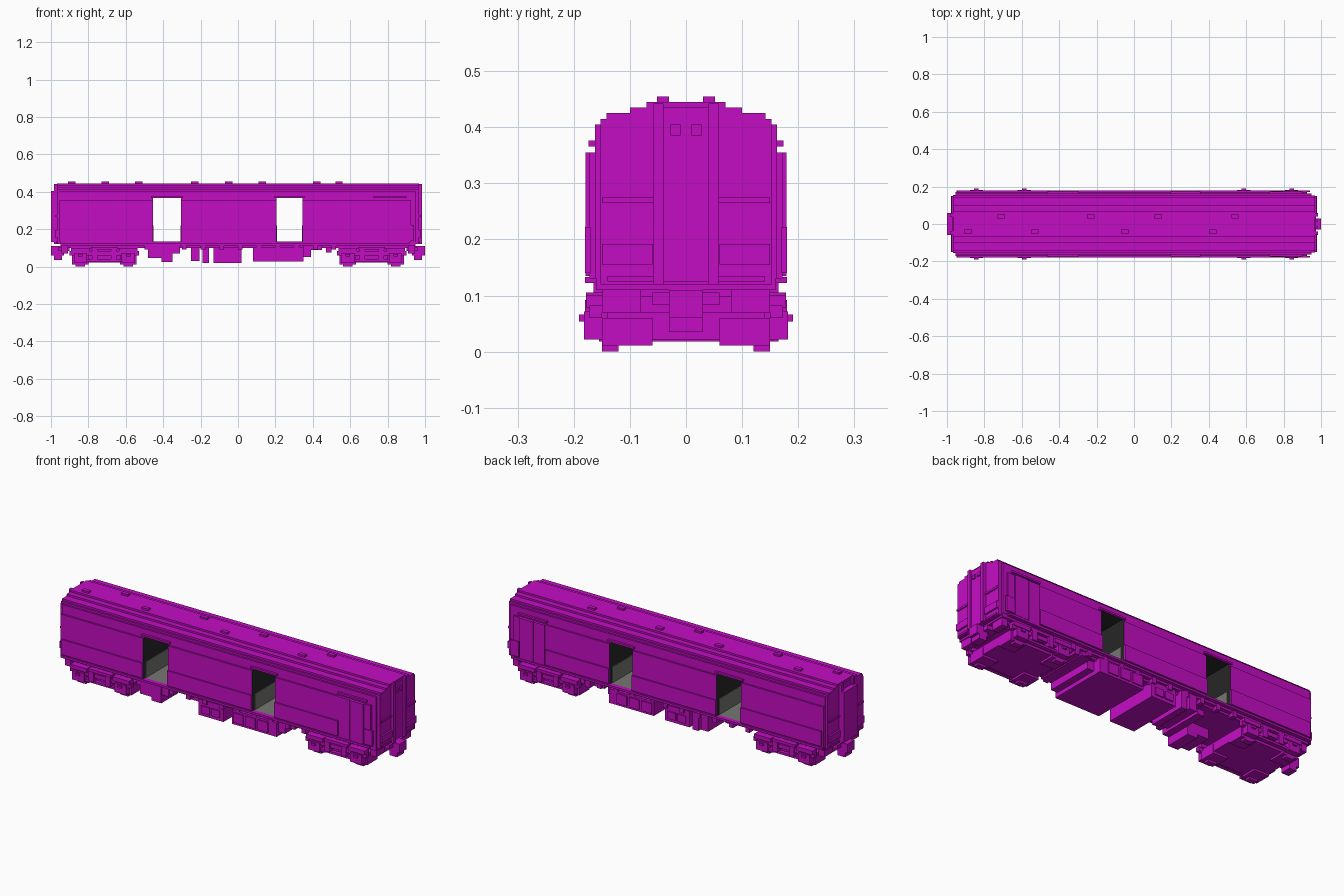
import bpy
import bmesh

cube = bpy.data.objects.get("Cube")
if cube:
    bpy.data.objects.remove(cube, do_unlink=True)


def material(name, rgb):
    m = bpy.data.materials.new(name)
    m.use_nodes = True
    m.diffuse_color = (*rgb, 1)
    m.node_tree.nodes["Principled BSDF"].inputs["Base Color"].default_value = (*rgb, 1)
    return m


MAGENTA = material("magenta paint", (0.55, 0.004, 0.55))
GREY = material("grey floor", (0.18, 0.18, 0.17))
CHARCOAL = material("charcoal lining", (0.02, 0.02, 0.02))


def finish(name, bm, mats):
    bmesh.ops.recalc_face_normals(bm, faces=bm.faces)
    mesh = bpy.data.meshes.new(name)
    bm.to_mesh(mesh)
    bm.free()
    for m in mats:
        mesh.materials.append(m)
    ob = bpy.data.objects.new(name, mesh)
    bpy.context.collection.objects.link(ob)
    return ob


def add_box(bm, x, y, z):
    verts = bmesh.ops.create_cube(bm, size=1)["verts"]
    for v in verts:
        v.co = [(r[0] + r[1]) / 2 + c * (r[1] - r[0]) for r, c in zip((x, y, z), v.co)]


def boxes(name, ranges, mat=MAGENTA, both_sides=False):
    """One object from (x range, y range, z range) boxes, optionally mirrored across y."""
    bm = bmesh.new()
    for x, y, z in ranges:
        add_box(bm, x, y, z)
        if both_sides:
            add_box(bm, x, (-y[1], -y[0]), z)
    return finish(name, bm, [mat])


PROFILE = [(.16, .12), (.16, .13), (.172, .13), (.172, .355), (.162, .355), (.162, .405),
           (.152, .405), (.152, .415), (.142, .415), (.142, .425), (.1, .425),
           (.1, .435), (.07, .435), (.07, .445)]


def shell(name, x0, x1, limit):
    """Stepped cross-section pulled along x, with its half width limited."""
    half = []
    for y, z in PROFILE:
        p = (min(y, limit), z)
        if p not in half:
            half.append(p)
    ring = half + [(-y, z) for y, z in reversed(half)]
    bm = bmesh.new()
    face = bm.faces.new([bm.verts.new((x0, y, z)) for y, z in ring])
    new = bmesh.ops.extrude_face_region(bm, geom=[face])["geom"]
    bmesh.ops.translate(bm, vec=(x1 - x0, 0, 0),
                        verts=[v for v in new if isinstance(v, bmesh.types.BMVert)])
    return finish(name, bm, [MAGENTA, GREY, CHARCOAL])


# Body with two open passages through it
DOORS = [(-.455, -.305), (.205, .345)]
body = shell("body", -.955, .925, .172)
bm = bmesh.new()
for door in DOORS:
    add_box(bm, door, (-.3, .3), (.132, .37))
bmesh.ops.recalc_face_normals(bm, faces=bm.faces)
for f in bm.faces:
    f.material_index = 1 if f.normal.z < -.5 else 2
cutter = finish("door_cutter", bm, [MAGENTA, GREY, CHARCOAL])
cutter.hide_render = True
mod = body.modifiers.new("doorways", "BOOLEAN")
mod.operation = "DIFFERENCE"
mod.solver = "EXACT"
mod.object = cutter
bpy.context.view_layer.objects.active = body
bpy.ops.object.modifier_apply(modifier=mod.name)
bpy.data.objects.remove(cutter, do_unlink=True)

# Grey lower panels on the passage walls
panels = []
for a, b in DOORS:
    panels += [((a, a + .003), (-.15, .15), (.133, .22)), ((b - .003, b), (-.15, .15), (.133, .22))]
boxes("passage_panels", panels, GREY)

# Stepped corners at both ends
shell("left_end_step", -.968, -.95, .155)
shell("right_end_step_outer", .92, .95, .162)
shell("right_end_step_inner", .945, .968, .152)

# Side bands, drip rails and the crew door
boxes("side_band", [(x, (.17, .18), (.14, .222)) for x in
                    ((-.945, -.455), (-.305, .205), (.345, .73), (.89, .94))], both_sides=True)
boxes("sill_rail", [((-.95, .92), (.155, .18), (.122, .133))], both_sides=True)
boxes("drip_rail", [(x, (.16, .174), (.366, .376)) for x in
                    ((-.465, -.295), (.195, .355), (.725, .9))], both_sides=True)
boxes("crew_door", [((.735, .8), (.17, .177), (.135, .355)),
                    ((.804, .885), (.17, .179), (.135, .355))], both_sides=True)

# Roof vents, staggered along two rows
boxes("roof_vents",
      [((x - .02, x + .02), (.03, .052), (.44, .455)) for x in (-.71, -.23, .13, .54)] +
      [((x - .02, x + .02), (-.052, -.03), (.44, .455)) for x in (-.89, -.53, -.05, .42)])

# End gangways: posts, door, cross rails and steps
for side, s in (("left", -1), ("right", 1)):
    def ex(a, b):
        return (a, b) if s > 0 else (-b, -a)
    boxes(side + "_gangway_posts", [(ex(.95, .985), (.04, .058), (.12, .442))], both_sides=True)
    boxes(side + "_gangway_door", [(ex(.95, .974), (-.04, .04), (.125, .436))])
    boxes(side + "_end_rails", [(ex(.96, .975), (.05, .15), (.265, .275)),
                                (ex(.96, .978), (.06, .15), (.155, .192)),
                                (ex(.96, .972), (.05, .14), (.125, .135)),
                                (ex(.97, .981), (.01, .028), (.385, .405))], both_sides=True)
    boxes(side + "_coupler", [(ex(.93, 1), (-.03, .03), (.06, .11)),
                              (ex(.94, .985), (-.03, .03), (.035, .07)),
                              (ex(.9, .96), (-.06, .06), (.083, .105))])
    boxes(side + "_end_steps", [(ex(.91, .945), (.08, .15), (.07, .12))], both_sides=True)
boxes("left_gangway_hood", [((-1, -.97), (-.058, .058), (.13, .405))])

# Underframe
boxes("underframe", [((-.95, .95), (-.16, .16), (.11, .122)),
                     ((-.93, .93), (-.14, .14), (.098, .112))])
boxes("underframe_brackets", [((-.5 + i * .1, -.475 + i * .1), (.13, .165), (.09, .122))
                              for i in range(11)], both_sides=True)

# Bogies: central block, side frames, axle boxes, springs and wheels
for side, cx in (("left", -.715), ("right", .715)):
    boxes(side + "_bogie_block", [((cx - .17, cx + .17), (-.14, .14), (.022, .07)),
                                  ((cx - .08, cx + .08), (-.15, .15), (.065, .1))])
    frame = [((cx - .185, cx + .185), (.15, .172), (.06, .082)),
             ((cx - .07, cx + .07), (.14, .178), (.09, .105)),
             ((cx - .1, cx + .1), (.15, .172), (.028, .04))]
    wheels = []
    for s in (-1, 1):
        ax = cx + s * .128
        frame += [((ax - .035, ax + .035), (.14, .182), (.022, .072)),
                  ((ax - .012, ax + .012), (.17, .191), (.054, .066)),
                  ((ax - .05, ax + .05), (.14, .178), (.078, .1)),
                  ((cx + s * .05 - .015, cx + s * .05 + .015), (.15, .18), (.038, .092))]
        wheels += [((ax - .025, ax + .025), (.12, .15), (0, .06)),
                   ((ax - .045, ax + .045), (.06, .15), (.011, .06))]
    boxes(side + "_bogie_frame", frame, both_sides=True)
    boxes(side + "_wheels", wheels, both_sides=True)

# Equipment boxes below the floor
boxes("equipment_boxes", [
    ((-.48, -.4), (-.165, -.02), (.045, .115)),
    ((-.41, -.35), (-.165, -.02), (.025, .115)),
    ((-.35, -.31), (-.16, .1), (.07, .115)),
    ((-.25, -.205), (-.05, .165), (.03, .115)),
    ((-.19, -.155), (-.05, .165), (.018, .115)),
    ((-.13, .02), (-.155, .155), (.018, .105)),
    ((.08, .35), (-.165, .165), (.028, .105)),
    ((.35, .39), (-.15, .12), (.05, .115)),
    ((.39, .45), (-.15, .15), (.088, .115)),
    ((.47, .5), (-.12, .16), (.075, .11))])
boxes("equipment_lids", [((x, x + .06), (.16, .172), (.04, .095))
                         for x in (.09, .165, .24)] +
      [((-.11, -.06), (.15, .162), (.035, .075)), ((-.05, 0), (.15, .162), (.035, .075))],
      both_sides=True)
